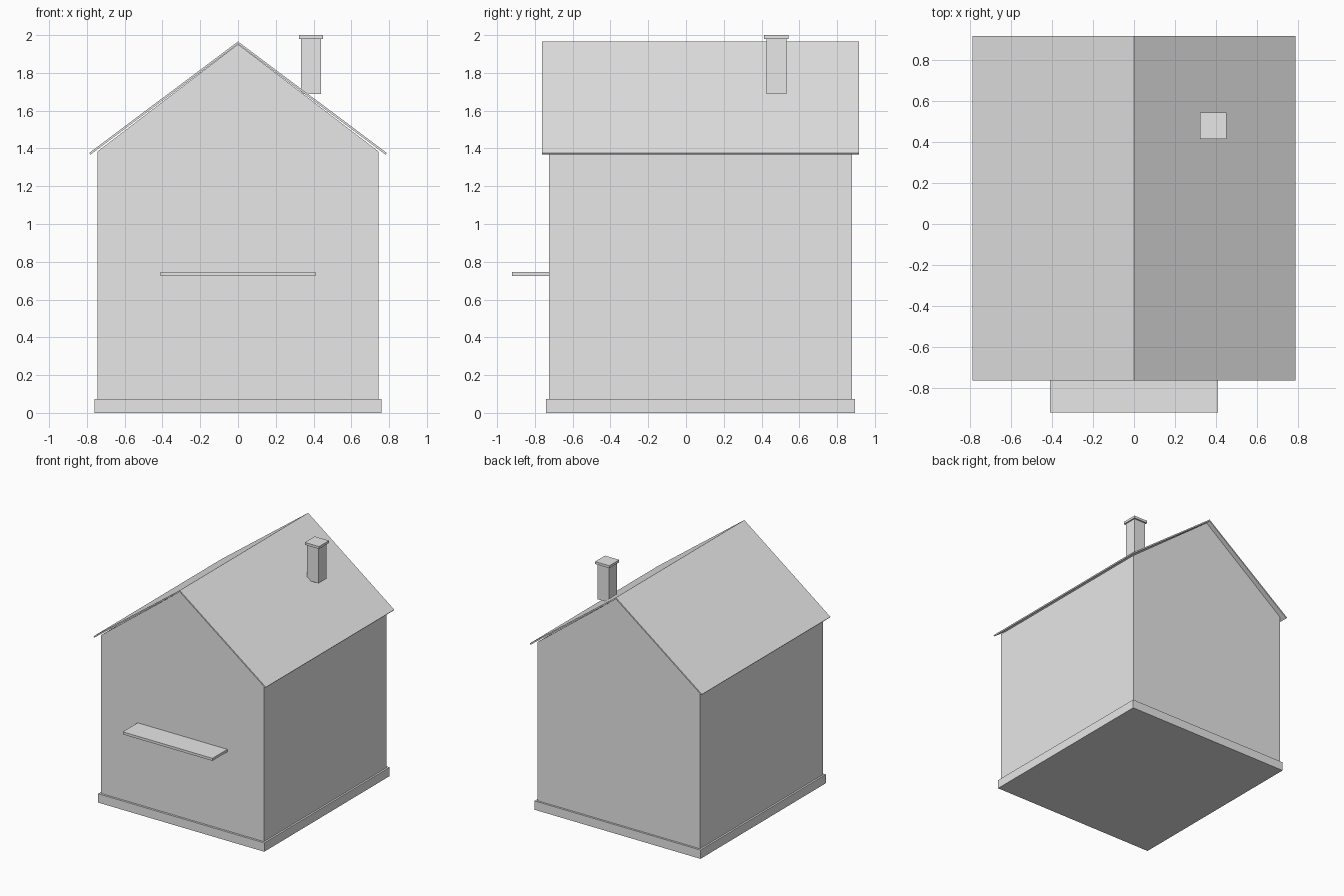
import bpy

if "Cube" in bpy.data.objects:
    bpy.data.objects.remove(bpy.data.objects["Cube"])

grey = bpy.data.materials.new("plain_grey")
grey.diffuse_color = (0.8, 0.8, 0.8, 1)
grey.use_nodes = True
grey.node_tree.nodes["Principled BSDF"].inputs["Base Color"].default_value = grey.diffuse_color


def extrude_profile(name, profile, y0, y1):
    """Extrude a closed (x, z) outline, listed anticlockwise from the front, along y."""
    n = len(profile)
    verts = [(x, y, z) for y in (y0, y1) for x, z in profile]
    faces = [tuple(range(n)), tuple(reversed(range(n, 2 * n)))]
    faces += [(i, i + n, (i + 1) % n + n, (i + 1) % n) for i in range(n)]
    mesh = bpy.data.meshes.new(name)
    mesh.from_pydata(verts, [], faces)
    mesh.materials.append(grey)
    obj = bpy.data.objects.new(name, mesh)
    bpy.context.collection.objects.link(obj)
    return obj


def box(name, x0, x1, y0, y1, z0, z1):
    return extrude_profile(name, [(x0, z0), (x1, z0), (x1, z1), (x0, z1)], y0, y1)


# Plinth and gabled walls
box("plinth", -0.76, 0.76, -0.742, 0.896, 0, 0.073)
extrude_profile("walls", [(-0.745, 0.073), (0.745, 0.073), (0.745, 1.383),
                          (0, 1.952), (-0.745, 1.383)], -0.725, 0.88)

# Thin folded roof sheet with overhanging eaves
extrude_profile("roof", [(-0.788, 1.376), (-0.781, 1.367), (0, 1.953), (0.781, 1.367),
                         (0.788, 1.376), (0, 1.966)], -0.762, 0.917)

# Balcony slab on the front
box("balcony_slab", -0.41, 0.41, -0.92, -0.72, 0.726, 0.747)

# Chimney with cap
box("chimney_stack", 0.333, 0.44, 0.425, 0.531, 1.688, 1.98)
box("chimney_cap", 0.322, 0.451, 0.414, 0.543, 1.98, 2.0)
